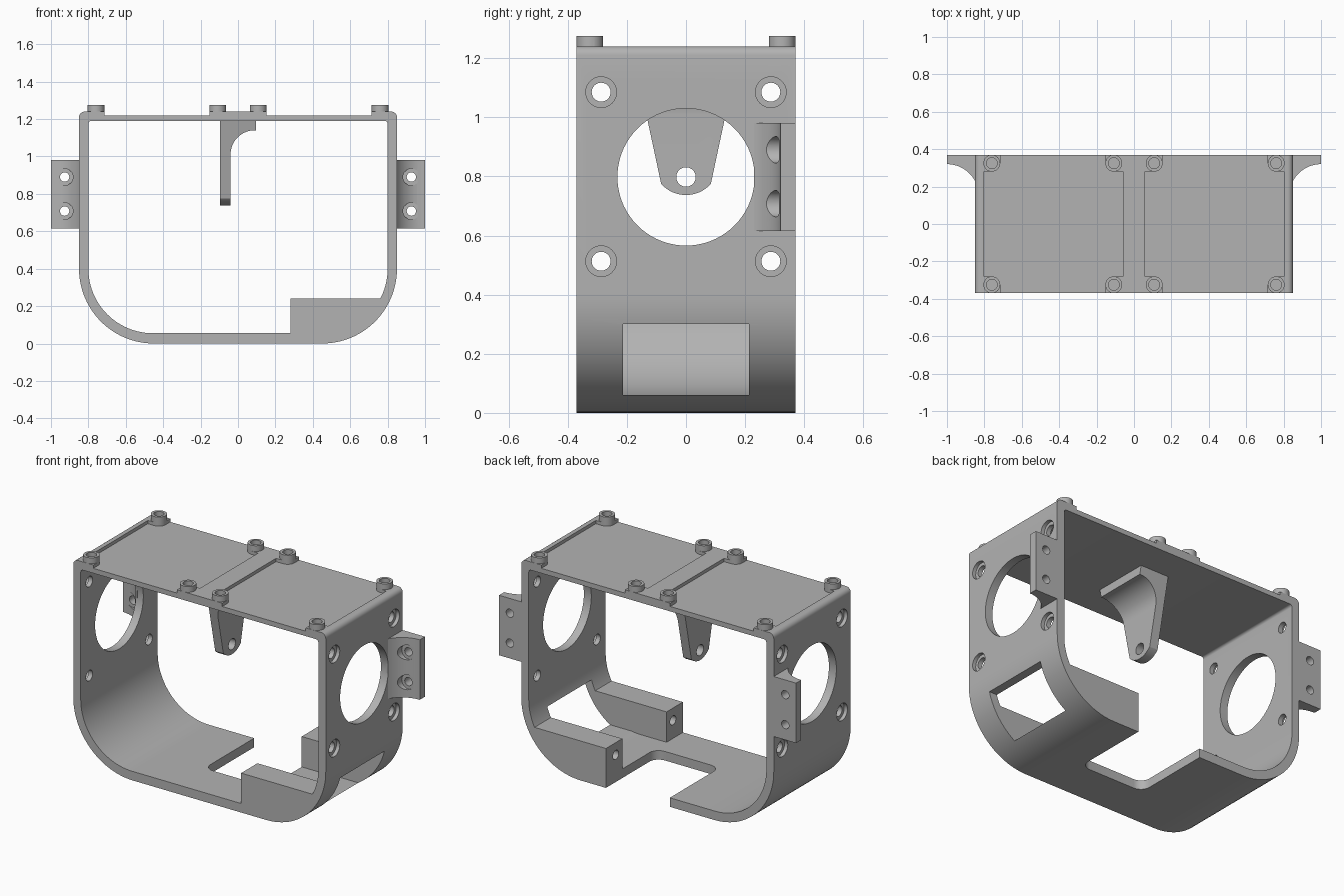
import bpy
import bmesh
from math import sin, cos, radians, sqrt, asin, degrees

cube = bpy.data.objects.get("Cube")
if cube:
    bpy.data.objects.remove(cube, do_unlink=True)

grey = bpy.data.materials.new("plain grey")
grey.use_nodes = True
grey.diffuse_color = (0.45, 0.45, 0.45, 1)
grey.node_tree.nodes["Principled BSDF"].inputs["Base Color"].default_value = (0.45, 0.45, 0.45, 1)


def arc(cx, cy, r, start, end, n=16):
    """Points along an arc, angles in degrees."""
    angles = [radians(start + (end - start) * i / n) for i in range(n + 1)]
    return [(cx + r * cos(a), cy + r * sin(a)) for a in angles]


def circle(cx, cy, r, n=48):
    return arc(cx, cy, r, 0, 360, n)[:-1]


def rect(x0, y0, x1, y1):
    return [(x0, y0), (x1, y0), (x1, y1), (x0, y1)]


def prism(name, points, axis, start, end):
    """Extrude a flat outline along an axis."""
    place = {"X": lambda p, t: (t, p[0], p[1]),
             "Y": lambda p, t: (p[0], t, p[1]),
             "Z": lambda p, t: (p[0], p[1], t)}[axis]
    bm = bmesh.new()
    face = bm.faces.new([bm.verts.new(place(p, start)) for p in points])
    new = bmesh.ops.extrude_face_region(bm, geom=[face])["geom"]
    shift = place((0, 0), end - start)
    bmesh.ops.translate(bm, vec=shift, verts=[v for v in new if isinstance(v, bmesh.types.BMVert)])
    bmesh.ops.recalc_face_normals(bm, faces=bm.faces)
    mesh = bpy.data.meshes.new(name)
    bm.to_mesh(mesh)
    bm.free()
    mesh.materials.append(grey)
    obj = bpy.data.objects.new(name, mesh)
    bpy.context.collection.objects.link(obj)
    return obj


def combine(obj, tool, operation="DIFFERENCE"):
    """Apply a boolean and remove the tool."""
    mod = obj.modifiers.new("boolean", "BOOLEAN")
    mod.operation = operation
    mod.solver = "EXACT"
    mod.object = tool
    bpy.context.view_layer.objects.active = obj
    bpy.ops.object.modifier_apply(modifier=mod.name)
    bpy.data.objects.remove(tool, do_unlink=True)


def cut(obj, points, axis, start, end):
    combine(obj, prism("cutter", points, axis, start, end))


W, D, H = 0.85, 0.37, 1.24
WIN = 0.213          # half width of the side window and of the gap between blocks
FLOOR = 0.055

# Frame: rounded outer outline, hollowed by a rounded inner one
outer = (arc(-0.45, 0.4, 0.4, 180, 270, 24) + arc(0.45, 0.4, 0.4, 270, 360, 24)
         + arc(W - 0.03, H - 0.03, 0.03, 0, 90, 6) + arc(0.03 - W, H - 0.03, 0.03, 90, 180, 6))
inner = (arc(-0.455, 0.4, 0.345, 180, 270, 24) + arc(0.455, 0.4, 0.345, 270, 360, 24)
         + arc(0.785, 1.175, 0.015, 0, 90, 4) + arc(-0.785, 1.175, 0.015, 90, 180, 4))
frame = prism("frame", outer, "Y", -D, D)
cut(frame, inner, "Y", -1, 1)

# Two shallow recesses in the top
for s in (-1, 1):
    cut(frame, rect(min(s * 0.06, s * 0.803), -1, max(s * 0.06, s * 0.803), 1), "Z", 1.22, 1.4)

# Corner blocks on the floor, with screw bores in their ends
top = 0.24
stop = degrees(asin((top - 0.4) / 0.38))
block = [(0.28, 0.02)] + arc(0.45, 0.4, 0.38, -90, stop) + [(0.28, top)]
for s in (-1, 1):
    combine(frame, prism("block", block, "Y", s * WIN, s * D), "UNION")
    cut(frame, circle(s * 0.275, 0.165, 0.028, 24), "X", 0.2, 0.6)

# Side window and floor notch with rounded inner corners
cut(frame, rect(-WIN, 0.06, WIN, 0.3), "X", 0.4, 1)
notch = (arc(-0.09, -0.05, 0.06, 180, 270, 8) + arc(0.22, -0.05, 0.06, 270, 360, 8)
         + [(0.28, 0.6), (-0.15, 0.6)])
cut(frame, notch, "Z", -0.1, 0.15)

# Side walls: large round opening and four counterbored holes each
for s in (-1, 1):
    cut(frame, circle(0, 0.798, 0.232, 72), "X", s * 0.7, s * 1)
    for y in (-0.287, 0.287):
        for z in (0.513, 1.085):
            cut(frame, circle(y, z, 0.032, 32), "X", s * 0.7, s * 1)
            cut(frame, circle(y, z, 0.052, 32), "X", s * 0.828, s * 1)

# Mounting posts on the lid, each with a pad that ties it to the nearest rib
for x, rib in ((0.76, 0.803), (0.108, 0.06)):
    for sx in (-1, 1):
        for sy in (-1, 1):
            cx, cy = sx * x, sy * 0.325
            post = prism("lid_post", circle(cx, cy, 0.045, 32), "Z", 1.21, 1.275)
            edge = cx + (0.045 if sx * (x - rib) > 0 else -0.045) * sx * sx
            pads = (rect(cx, cy - 0.045, sx * rib, cy + 0.045),
                    rect(cx - 0.045, cy, cx + 0.045, sy * D))
            for pad in pads:
                combine(post, prism("pad", pad, "Z", 1.21, H), "UNION")
            cut(post, circle(cx, cy, 0.029, 32), "Z", 1.222, 1.4)

# Side ears with a concave front and counterbored holes
ear = [(0.84, D), (0.84, 0.23)] + arc(1.0, 0.15, 0.17, 152, 90, 16) + [(1.0, D)]
for s, side in ((1, "left"), (-1, "right")):
    tab = prism(side + "_ear", [(s * x, y) for x, y in ear], "Z", 0.615, 0.98)
    for z in (0.708, 0.89):
        cut(tab, circle(s * 0.927, z, 0.025, 32), "Y", 0, 1)
        cut(tab, circle(s * 0.927, z, 0.045, 32), "Y", 0, 0.315)

# Hanging arm: filleted bracket trimmed to a tapering tongue
bracket = ([(-0.095, 0.7), (-0.04, 0.7)] + arc(0.09, 1.01, 0.13, 180, 90)
           + [(0.095, 1.14), (0.095, 1.2), (-0.095, 1.2)])
tongue = [(-0.177, 1.21)] + arc(0, 0.85, 0.113, 222, 318) + [(0.177, 1.21)]
arm = prism("hanging_arm", bracket, "Y", -0.3, 0.3)
combine(arm, prism("tongue", tongue, "X", -0.5, 0.5), "INTERSECT")
cut(arm, circle(0, 0.798, 0.033, 32), "X", -0.5, 0.5)

# Smooth the curved faces, keep corners sharp
bpy.ops.object.select_all(action="DESELECT")
for obj in bpy.context.collection.objects:
    if obj.type == "MESH":
        obj.select_set(True)
        bpy.context.view_layer.objects.active = obj
bpy.ops.object.shade_smooth_by_angle(angle=radians(30))
